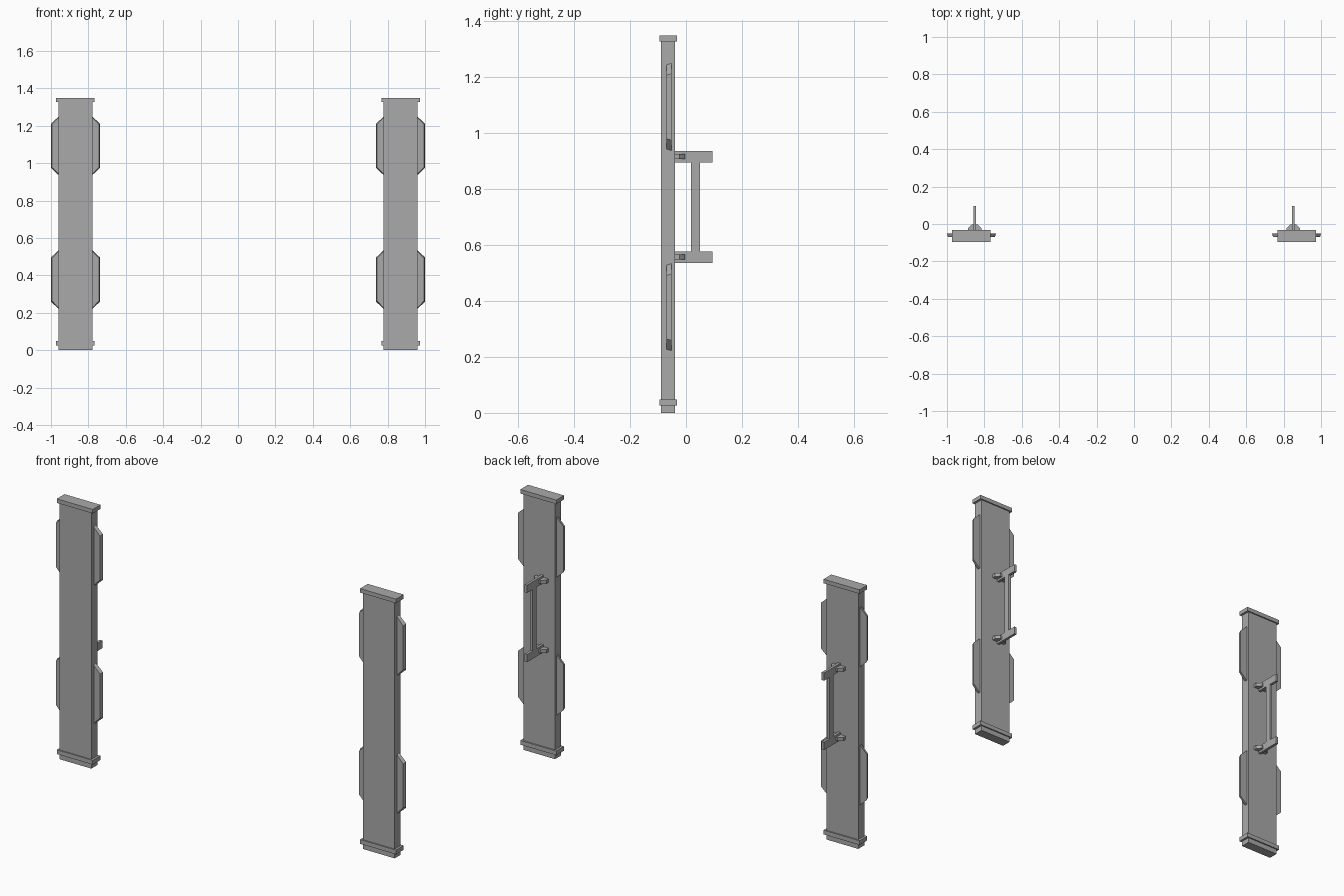
import bpy
import bmesh

if "Cube" in bpy.data.objects:
    bpy.data.objects.remove(bpy.data.objects["Cube"])

GREY = (0.4, 0.4, 0.4, 1.0)
grey = bpy.data.materials.new("plain_grey")
grey.use_nodes = True
grey.diffuse_color = GREY
grey.node_tree.nodes["Principled BSDF"].inputs["Base Color"].default_value = GREY

PANEL_X = 0.869
HANDLE_X = 0.851
SIDES = (("left", 1), ("right", -1))


def finish(bm, name):
    bmesh.ops.recalc_face_normals(bm, faces=bm.faces)
    mesh = bpy.data.meshes.new(name)
    bm.to_mesh(mesh)
    bm.free()
    mesh.materials.append(grey)
    obj = bpy.data.objects.new(name, mesh)
    bpy.context.collection.objects.link(obj)
    return obj


def loft(name, lower, upper):
    """Close a solid between two matching outlines."""
    bm = bmesh.new()
    a = [bm.verts.new(p) for p in lower]
    b = [bm.verts.new(p) for p in upper]
    bm.faces.new(a)
    bm.faces.new(b)
    for i in range(len(a)):
        j = (i + 1) % len(a)
        bm.faces.new((a[i], a[j], b[j], b[i]))
    return finish(bm, name)


def box(name, x, half_x, y0, y1, z0, z1):
    rect = [(x - half_x, y0), (x + half_x, y0), (x + half_x, y1), (x - half_x, y1)]
    return loft(name, [(*p, z0) for p in rect], [(*p, z1) for p in rect])


def fin(name, x, out, z0, z1):
    """Clipped-corner plate, with its front face slightly smaller."""
    def outline(y, inset):
        root, tip = x + out * 0.085, x + out * (0.131 - inset)
        low, high = z0 + inset, z1 - inset
        return [(root, y, low), (x + out * 0.091, y, low),
                (tip, y, low + 0.037), (tip, y, high - 0.037),
                (x + out * 0.091, y, high), (root, y, high)]
    return loft(name, outline(-0.069, 0.005), outline(-0.052, 0.0))


def bracket(name, x, z):
    """Flat mount with chamfered rear corners."""
    profile = [(-0.036, -0.042), (0.036, -0.042), (0.036, -0.023),
               (0.016, -0.003), (-0.016, -0.003), (-0.036, -0.023)]
    return loft(name, [(x + px, py, z - 0.009) for px, py in profile],
                [(x + px, py, z + 0.009) for px, py in profile])


for side, s in SIDES:
    x, hx = s * PANEL_X, s * HANDLE_X

    # Door panel with its end bands
    box(side + "_panel", x, 0.091, -0.089, -0.039, 0, 1.34)
    box(side + "_top_cap", x, 0.103, -0.095, -0.032, 1.327, 1.348)
    box(side + "_bottom_band", x, 0.103, -0.095, -0.032, 0.026, 0.048)

    # Edge fins
    for level, z0, z1 in (("lower", 0.222, 0.533), ("upper", 0.937, 1.248)):
        for edge, out in (("outer", s), ("inner", -s)):
            fin(f"{side}_{level}_{edge}_fin", x, out, z0, z1)

    # Rear handle: two arms on brackets joined by a grip
    for level, z in (("lower", 0.556), ("upper", 0.915)):
        box(f"{side}_{level}_handle_arm", hx, 0.007, -0.042, 0.095, z - 0.02, z + 0.02)
        bracket(f"{side}_{level}_handle_bracket", hx, z)
    box(side + "_handle_grip", hx, 0.007, 0.018, 0.05, 0.57, 0.9)
